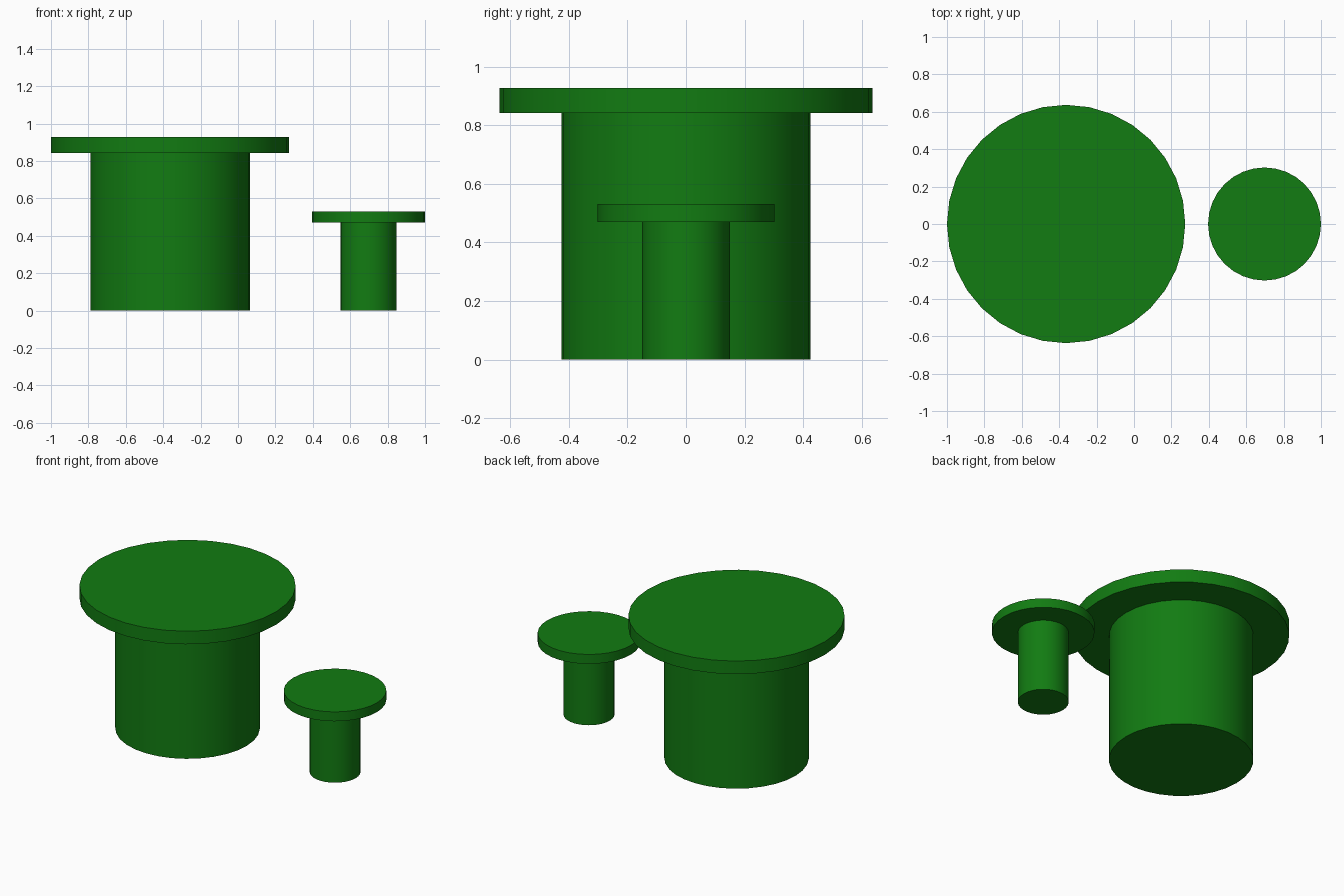
import bpy, math

if "Cube" in bpy.data.objects:
    bpy.data.objects.remove(bpy.data.objects["Cube"])

green = bpy.data.materials.new("green")
green.diffuse_color = (0.006, 0.2, 0.006, 1)
green.use_nodes = True
green.node_tree.nodes["Principled BSDF"].inputs["Base Color"].default_value = green.diffuse_color


def disc(name, x, radius, z0, z1):
    """Upright cylinder between two heights, smooth around its side."""
    bpy.ops.mesh.primitive_cylinder_add(
        vertices=32, radius=radius, depth=z1 - z0, location=(x, 0, (z0 + z1) / 2))
    obj = bpy.context.object
    obj.name = name
    obj.data.materials.append(green)
    bpy.ops.object.shade_smooth_by_angle(angle=math.radians(30))


def pedestal(name, x, top_radius, base_radius, base_height, height):
    disc(name + "_base", x, base_radius, 0, base_height)
    disc(name + "_top", x, top_radius, base_height, height)


# Large round table and the small stool beside it
pedestal("table", -0.363, 0.637, 0.426, 0.843, 0.928)
pedestal("stool", 0.698, 0.302, 0.15, 0.47, 0.531)
